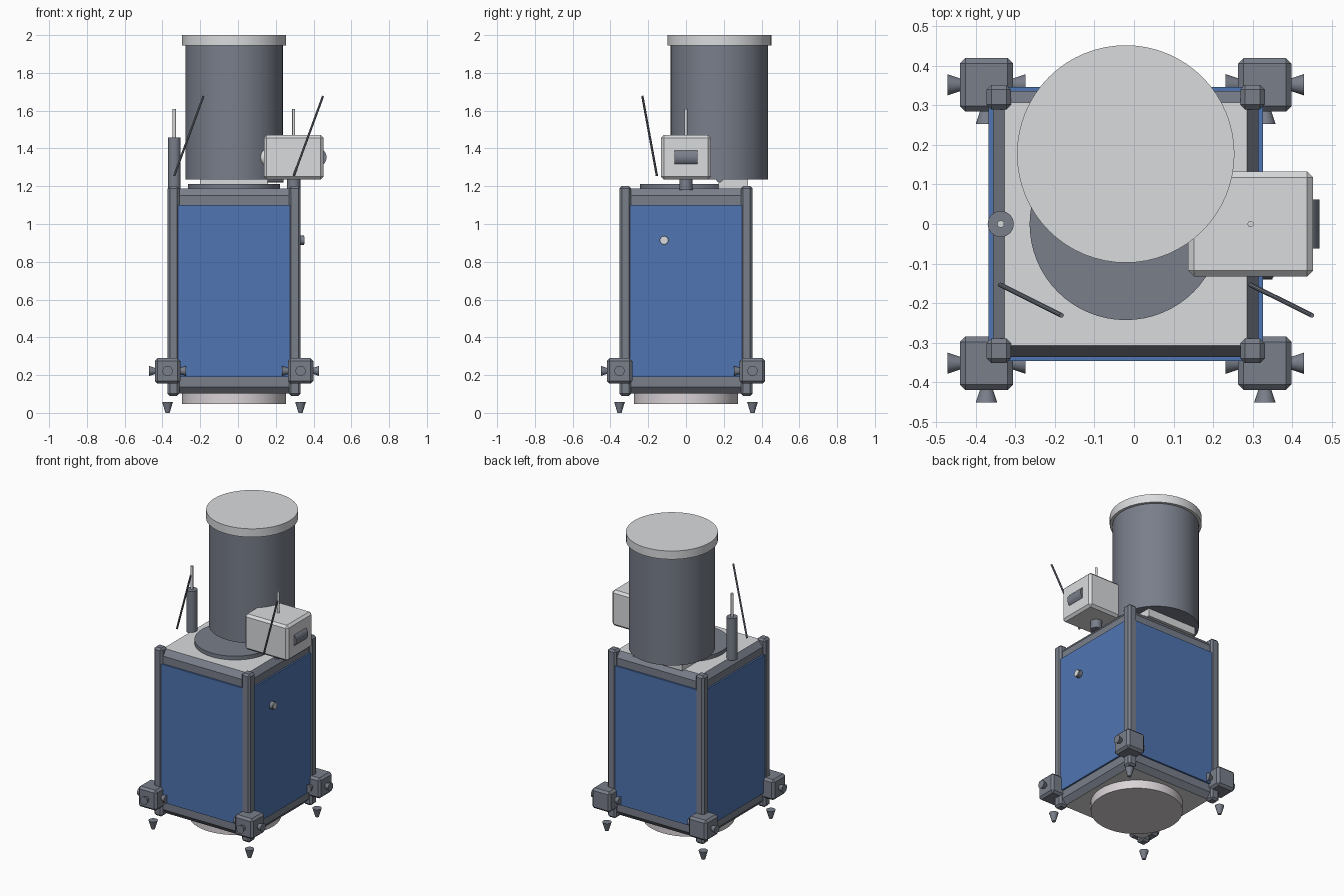
import bpy, bmesh, math
from mathutils import Vector, Matrix

cube = bpy.data.objects.get("Cube")
if cube:
    bpy.data.objects.remove(cube, do_unlink=True)

CX = -0.021  # body axis


def material(name, rgb):
    m = bpy.data.materials.new(name)
    m.use_nodes = True
    m.diffuse_color = (*rgb, 1)
    m.node_tree.nodes["Principled BSDF"].inputs["Base Color"].default_value = (*rgb, 1)
    return m


DARK = material("slate grey", (0.19, 0.21, 0.255))
LIGHT = material("light grey", (0.70, 0.71, 0.73))
BLUE = material("panel blue", (0.079, 0.176, 0.44))
PALE = material("warm pale grey", (0.70, 0.65, 0.68))


def finish(name, bm, *mats):
    bmesh.ops.recalc_face_normals(bm, faces=bm.faces)
    me = bpy.data.meshes.new(name)
    bm.to_mesh(me)
    bm.free()
    for m in mats:
        me.materials.append(m)
    ob = bpy.data.objects.new(name, me)
    bpy.context.collection.objects.link(ob)
    return ob


def smooth(ob):
    bpy.ops.object.select_all(action='DESELECT')
    ob.select_set(True)
    bpy.context.view_layer.objects.active = ob
    bpy.ops.object.shade_smooth_by_angle(angle=math.radians(35))
    return ob


def box(name, center, size, mat, bevel=0):
    bm = bmesh.new()
    bmesh.ops.create_cube(bm, size=1)
    bmesh.ops.scale(bm, vec=size, verts=bm.verts)
    bmesh.ops.translate(bm, vec=center, verts=bm.verts)
    if bevel:
        bmesh.ops.bevel(bm, geom=bm.edges[:], offset=bevel, segments=1, affect='EDGES')
    return finish(name, bm, mat)


def tube(name, start, end, r1, r2, mat, sides=32):
    """Solid cylinder or cone running from start to end."""
    a, b = Vector(start), Vector(end)
    d = b - a
    turn = Vector((0, 0, 1)).rotation_difference(d).to_matrix().to_4x4()
    bm = bmesh.new()
    bmesh.ops.create_cone(bm, cap_ends=True, segments=sides, radius1=r1, radius2=r2,
                          depth=d.length, matrix=Matrix.Translation((a + b) / 2) @ turn)
    return smooth(finish(name, bm, mat))


# Body core: square loft with chamfered rails, light decks at both ends
bm = bmesh.new()
rings = []
for h, z in [(0.307, 0.103), (0.336, 0.137), (0.336, 1.15), (0.307, 1.187)]:
    rings.append([bm.verts.new((CX + sx * h, sy * h, z))
                  for sx, sy in ((-1, -1), (1, -1), (1, 1), (-1, 1))])
for lo, hi in zip(rings, rings[1:]):
    for i in range(4):
        j = (i + 1) % 4
        bm.faces.new((lo[i], lo[j], hi[j], hi[i]))
for cap in (rings[0], rings[-1]):
    bm.faces.new(cap).material_index = 1
finish("body_frame", bm, DARK, LIGHT)

# Side panels
for name, dx, dy in (("front", 0, -1), ("back", 0, 1), ("left", 1, 0), ("right", -1, 0)):
    size = (0.02 if dx else 0.597, 0.02 if dy else 0.597, 0.91)
    box(name + "_panel", (CX + dx * 0.337, dy * 0.337, 0.645), size, BLUE)

# Corner posts, thruster blocks and nozzles
for fb, sy in (("front", -1), ("back", 1)):
    for lr, sx in (("left", 1), ("right", -1)):
        tag = fb + "_" + lr
        box(tag + "_post", (CX + sx * 0.321, sy * 0.321, 0.645),
            (0.062, 0.062, 1.11), DARK, 0.012)
        c = Vector((CX + sx * 0.352, sy * 0.352, 0.222))
        box(tag + "_thruster_block", c, (0.135, 0.135, 0.135), DARK, 0.014)
        for side, d in (("outer", (sx, 0, 0)), ("inner", (-sx, 0, 0)), ("forward", (0, -1, 0))):
            d = Vector(d)
            tube(f"{tag}_{side}_nozzle", c + d * 0.06, c + d * 0.099, 0.014, 0.027, DARK, 24)
        tube(tag + "_lower_nozzle", (c.x, c.y, 0), (c.x, c.y, 0.057), 0.011, 0.028, DARK, 24)

# Round base ring
tube("base_disc", (CX, 0, 0.047), (CX, 0, 0.104), 0.275, 0.275, PALE, 64)

# Deck disc, tilted-back telescope barrel and its support
tube("deck_disc", (CX, 0, 1.187), (CX, 0, 1.212), 0.243, 0.243, DARK, 64)
box("barrel_support", (CX, 0.25, 1.211), (0.36, 0.155, 0.05), LIGHT)
tube("hinge_pin", (0.155, 0.177, 1.238), (0.24, 0.177, 1.238), 0.018, 0.018, DARK, 20)
tube("barrel", (CX, 0.177, 1.236), (CX, 0.177, 1.95), 0.258, 0.258, DARK, 64)
tube("barrel_cap", (CX, 0.177, 1.945), (CX, 0.177, 2.0), 0.275, 0.275, LIGHT, 64)

# Sensor box with drum lens, rear dome, mount and aerial
HX = 0.295
tube("sensor_mount", (HX, 0, 1.18), (HX, 0, 1.24), 0.035, 0.035, DARK, 24)
box("sensor_box", (HX, 0, 1.353), (0.316, 0.265, 0.235), LIGHT, 0.015)
tube("sensor_lens", (0.42, -0.062, 1.353), (0.42, 0.062, 1.353), 0.049, 0.049, DARK, 32)
bm = bmesh.new()
bmesh.ops.create_uvsphere(bm, u_segments=24, v_segments=12, radius=0.048,
                          matrix=Matrix.Translation((0.147, 0, 1.353)))
smooth(finish("sensor_dome", bm, LIGHT))
tube("sensor_aerial", (HX, 0, 1.46), (HX, 0, 1.61), 0.008, 0.008, LIGHT, 12)

# Side mast
tube("mast", (-0.337, 0, 1.18), (-0.337, 0, 1.457), 0.033, 0.033, DARK, 32)
tube("mast_tip", (-0.337, 0, 1.45), (-0.337, 0, 1.61), 0.009, 0.009, LIGHT, 12)

# Slanted whip aerials
for name, x in (("right", -0.338), ("left", HX)):
    tube(name + "_whip", (x, -0.154, 1.255), (x + 0.155, -0.231, 1.677), 0.006, 0.006, DARK, 10)

# Small side port
tube("side_port", (0.30, -0.116, 0.914), (0.35, -0.116, 0.914), 0.024, 0.024, DARK, 20)
tube("side_port_glass", (0.345, -0.116, 0.914), (0.353, -0.116, 0.914), 0.019, 0.019, LIGHT, 20)
